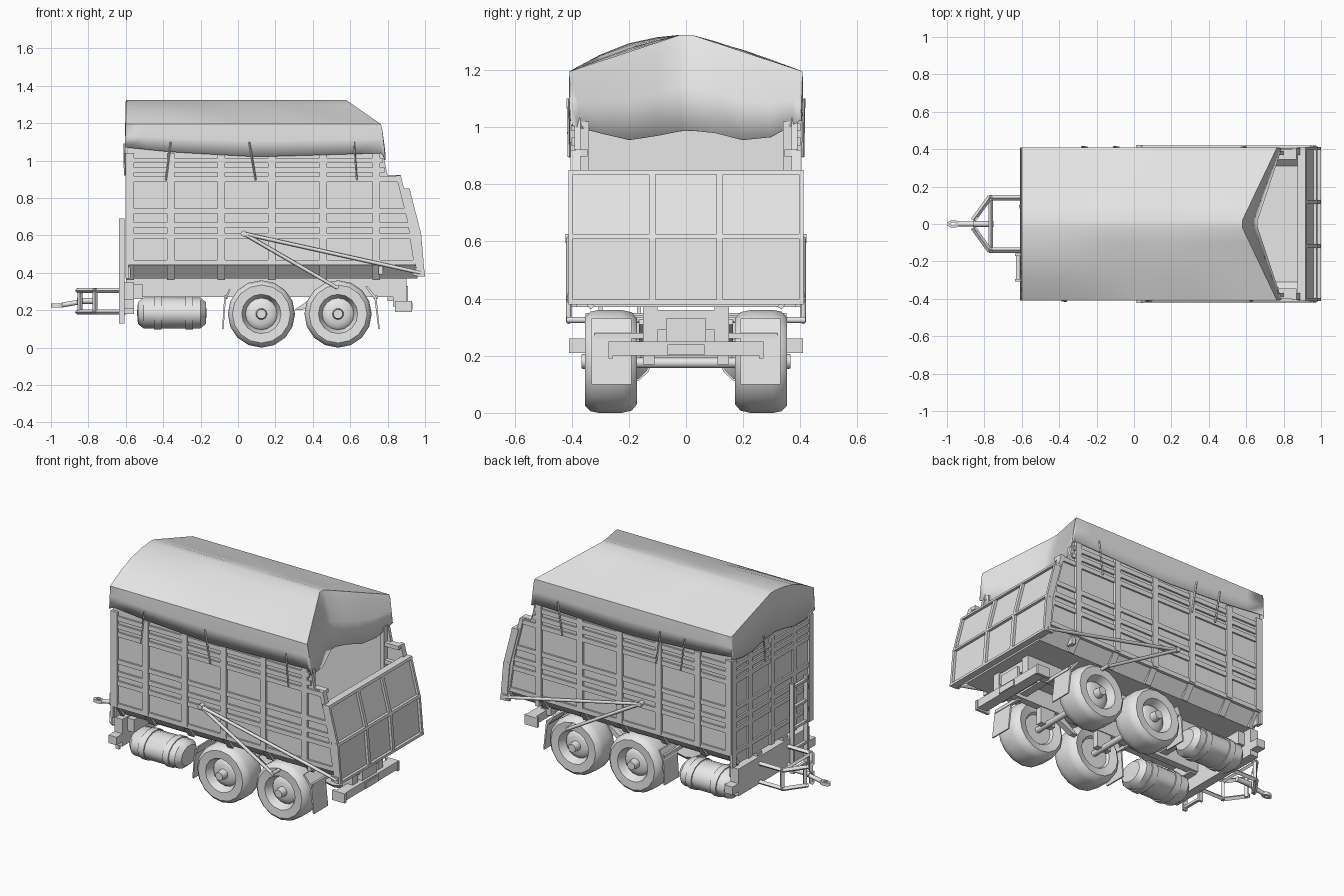
import bpy, bmesh, math
from mathutils import Vector, Matrix

cube = bpy.data.objects.get("Cube")
if cube:
    bpy.data.objects.remove(cube, do_unlink=True)

grey = bpy.data.materials.new("light_grey")
grey.use_nodes = True
grey.diffuse_color = (0.8, 0.8, 0.8, 1)
grey.node_tree.nodes["Principled BSDF"].inputs["Base Color"].default_value = (0.8, 0.8, 0.8, 1)
SIDES = ((-1, "right"), (1, "left"))


def finish(name, bm, smooth=None):
    bmesh.ops.recalc_face_normals(bm, faces=bm.faces)
    me = bpy.data.meshes.new(name)
    bm.to_mesh(me)
    bm.free()
    ob = bpy.data.objects.new(name, me)
    bpy.context.collection.objects.link(ob)
    me.materials.append(grey)
    if smooth:
        bpy.ops.object.select_all(action='DESELECT')
        ob.select_set(True)
        bpy.context.view_layer.objects.active = ob
        bpy.ops.object.shade_smooth_by_angle(angle=math.radians(smooth))
    return ob


def prism(name, pts, lo, hi, axis="y"):
    """Extrude an xz outline along y, or a yz outline along x."""
    bm = bmesh.new()
    place = (lambda p, d: (p[0], d, p[1])) if axis == "y" else (lambda p, d: (d, p[0], p[1]))
    rings = [[bm.verts.new(place(p, d)) for p in pts] for d in (lo, hi)]
    for ring in rings:
        bm.faces.new(ring)
    for i in range(len(pts)):
        j = (i + 1) % len(pts)
        bm.faces.new((rings[0][i], rings[0][j], rings[1][j], rings[1][i]))
    return finish(name, bm)


def box(name, x0, x1, y0, y1, z0, z1):
    return prism(name, [(x0, z0), (x1, z0), (x1, z1), (x0, z1)], y0, y1)


def rod(name, a, b, r, sides=8):
    a, b = Vector(a), Vector(b)
    bm = bmesh.new()
    turn = (b - a).to_track_quat('Z', 'Y').to_matrix().to_4x4()
    bmesh.ops.create_cone(bm, cap_ends=True, segments=sides, radius1=r, radius2=r,
                          depth=(b - a).length, matrix=Matrix.Translation((a + b) / 2) @ turn)
    return finish(name, bm, 50 if sides > 4 else None)


def lathe(name, prof, cx, cz, steps, axis="y", cy=0, wide=1):
    """Spin (radius, position) points about an axis parallel to y or x."""
    bm = bmesh.new()
    rings = []
    for k in range(steps):
        c, s = math.cos(2 * math.pi * k / steps), math.sin(2 * math.pi * k / steps)
        rings.append([bm.verts.new((cx + r * c, d, cz + r * s) if axis == "y" else
                                   (d, cy + r * c * wide, cz + r * s)) for r, d in prof])
    for k in range(steps):
        a, b = rings[k], rings[(k + 1) % steps]
        for i in range(len(prof) - 1):
            bm.faces.new((a[i], a[i + 1], b[i + 1], b[i]))
    bmesh.ops.remove_doubles(bm, verts=bm.verts, dist=0.0002)
    return finish(name, bm, 40)


def lerp(table, v):
    for (a, p), (b, q) in zip(table, table[1:]):
        if v <= b:
            return p + (q - p) * max(0, v - a) / (b - a)
    return table[-1][1]


# Body: floor pan with sloping lower edges, side walls, ribs and rails
prism("floor_pan", [(-.32, .37), (.32, .37), (.395, .455), (.375, .455), (.31, .39),
                    (-.31, .39), (-.375, .455), (-.395, .455)], -.59, .96, "x")
rear_edge = [(.45, .96), (.68, .925), (.92, .865), (.921, .80), (1.08, .765)]
rib_xs = [-.36, -.09, .18, .455, .74]
rail_zs = [.455, .595, .655, .73, .9, .95, 1.0]
for s, side in SIDES:
    prism(side + "_wall", [(-.59, .45)] + [(x, z) for z, x in rear_edge] + [(-.59, 1.08)],
          s * .37, s * .39)
    for x in rib_xs + [-.575]:
        prism(side + "_chine_rib", [(s * .405, .46), (s * .335, .362), (s * .315, .375), (s * .385, .46)],
              x - .02, x + .02, "x")
        box(side + "_wall_rib", x - .02, x + .02, s * .38, s * .405, .45, 1.04)
    for z in rail_zs:
        box(side + "_wall_rail", -.59, lerp(rear_edge, z) - .01, s * .38, s * .401, z - .014, z + .014)
    prism(side + "_rear_edge", [(.94, .45), (.965, .45), (.93, .68), (.87, .92), (.845, .92), (.905, .68)],
          s * .37, s * .405)
    box(side + "_rear_post", .75, .775, s * .34, s * .385, .39, 1.02)
    for z in (.8, .91):
        box(side + "_post_bracket", .77, .87, s * .345, s * .385, z - .012, z + .012)

# Front wall with posts and rails
box("front_wall", -.59, -.575, -.385, .385, .37, 1.12)
for y in (-.38, -.22, 0, .22, .38):
    box("front_post", -.602, -.585, y - .02, y + .02, .37, 1.04)
for z in rail_zs:
    box("front_rail", -.6, -.585, -.4, .4, z - .014, z + .014)

# Tailgate: bent plate with raised frame
gate = [(.38, .975), (.61, .955), (.85, .893)]


def gate_slab(name, y0, y1, z0, z1, back, out):
    zs = [z0] + [z for z, _ in gate if z0 < z < z1] + [z1]
    prism(name, [(lerp(gate, z) + out, z) for z in zs] +
          [(lerp(gate, z) - back, z) for z in reversed(zs)], y0, y1)


gate_slab("tailgate", -.41, .41, .38, .85, .018, .008)
for y, half in ((-.403, .008), (-.118, .011), (.118, .011), (.403, .008)):
    gate_slab("tailgate_upright", y - half, y + half, .38, .85, .02, .024)
for z in (.38, .61, .834):
    gate_slab("tailgate_crossbar", -.412, .412, z, z + .016, .02, .025)

# Draped cover: gabled grid with one bulging shoulder, hanging skirts, drawn-in rear
cols = [(-.406, 0), (-.41, .5), (-.408, 1)] + [(-y, 1 + (.408 - y) / .388) for y in (.38, .3, .2, .1, .02)]
cols += [(-y, h) for y, h in reversed(cols)]
hem = [(-.6, 1.07), (-.35, 1.045), (.1, 1.02), (.45, 1.03), (.78, 1.04)]
rear_hem = [(-.42, 1.01), (-.33, .985), (-.2, .955), (-.1, .97), (0, .99), (.1, .98), (.2, .955), (.3, .965), (.42, 1.03)]


def cover_point(t, y, h):
    x = -.6 + t * (1.17 + .195 * abs(y) / .41)
    low = lerp(hem, x)
    if h <= 1:
        return Vector((x, y, low + (1.195 - low) * h))
    arch = math.sin(math.pi * (h - 1))
    wave = .007 * math.sin(math.pi * t) * math.sin(9 * x + 5 * y)
    bulge = .03 * max(0, 1 - 1.2 * t) if y < 0 else 0
    return Vector((x, y, 1.195 + .128 * (h - 1) + arch * (wave + bulge)))


bm = bmesh.new()
rows = [[cover_point(i / 12, y, h) for y, h in cols] for i in range(13)]
for frac in (.15, .55, 1):
    back = []
    for p, (y, h) in zip(rows[12], cols):
        end = lerp(rear_hem, y)
        reach = (.085 - .06 * min(1, abs(y) / .41)) * frac ** .7
        drop = p.z + (end - p.z) * frac if h >= 1 else p.z + min(0, end - p.z) * frac
        back.append(Vector((p.x + reach, p.y * (1 - .015 * frac), drop)))
    rows.append(back)
rows.insert(0, [Vector((-.606, p.y, 1.05 + .02 * math.cos(12 * p.y))) for p in rows[0]])
grid = [[bm.verts.new(p) for p in row] for row in rows]
for a, b in zip(grid, grid[1:]):
    for i in range(len(cols) - 1):
        bm.faces.new((a[i], a[i + 1], b[i + 1], b[i]))
cover = finish("cover", bm, 50)
thick = cover.modifiers.new("Thickness", 'SOLIDIFY')
thick.thickness = .004

# Cover straps
for s, top_x, low_x in ((-1, -.36, -.385), (-1, .06, .095), (-1, .62, .635),
                        (1, .6, .57), (1, -.11, -.08), (1, -.28, -.25)):
    rod("cover_strap", (top_x, s * .413, 1.1), (low_x, s * .409, .895), .005, 4)
rod("front_strap", (-.609, .1, 1.09), (-.605, .08, .92), .005, 4)

# Wheels and axles
tyre = [(0, .2), (.09, .2), (.1, .185), (.15, .172), (.172, .19), (.18, .225), (.18, .305),
        (.174, .335), (.155, .353), (.105, .35), (.098, .335), (.085, .3), (.075, .312), (.05, .318),
        (.03, .322), (.025, .366), (0, .366)]
for x in (.125, .535):
    rod("axle", (x, -.22, .175), (x, .22, .175), .018)
    for s, side in SIDES:
        lathe(side + "_wheel", [(r, s * y) for r, y in tyre], x, .18, 16)
        box(side + "_spring_hanger", x - .05, x + .05, s * .11, s * .15, .17, .3)

# Chassis, rear beam and front crossmember
for s, side in SIDES:
    box(side + "_chassis_rail", -.6, .9, s * .105, s * .15, .27, .37)
    box(side + "_rear_drop", .83, .9, s * .1, s * .15, .22, .37)
    prism(side + "_suspension_arm", [(.3, .2), (.34, .2), (.56, .31), (.53, .335), (.47, .32)], s * .13, s * .165)
    # Mudflaps with bent tops
    prism(side + "_rear_mudflap", [(.68, .325), (.73, .26), (.75, .1), (.758, .1), (.74, .27), (.69, .33)],
          s * .19, s * .33)
    prism(side + "_front_mudflap", [(-.05, .31), (-.075, .25), (-.085, .1), (-.077, .1), (-.066, .25), (-.04, .31)],
          s * .19, s * .33)
    for x in (-.066, .735):
        box(side + "_mudflap_bracket", x - .01, x + .01, s * .12, s * .32, .26, .28)
    # Air tank with end bevels and straps
    lathe(side + "_tank", [(0, -.54), (.06, -.535), (.084, -.505), (.084, -.2), (.06, -.172), (0, -.168)],
          0, .185, 14, "x", s * .235, 1.3)
    for x in (-.43, -.26):
        lathe(side + "_tank_band", [(.08, x - .02), (.09, x - .02), (.09, x + .02), (.08, x + .02)],
              0, .185, 14, "x", s * .235, 1.3)
    box(side + "_tank_bracket", -.555, -.51, s * .12, s * .3, .26, .34)
    box(side + "_beam_end", .84, .93, s * .255, s * .272, .19, .25)
    box(side + "_front_stub", -.61, -.555, s * .35, s * .41, .21, .26)
for x in (-.3, -.1, .33, .72, .87):
    box("crossmember", x - .025, x + .025, -.15, .15, .29, .36)
box("front_crossmember", -.61, -.555, -.352, .352, .18, .35)
box("rear_beam", .86, .925, -.265, .265, .2, .25)
box("rear_plate", .92, .932, -.065, .065, .203, .24)
box("rear_coupling_block", .8, .91, -.07, .07, .25, .33)

# Tipping struts on both sides
for s, side in SIDES:
    pivot = (.03, s * .41, .61)
    rod(side + "_gate_strut", pivot, (.975, s * .41, .4), .01)
    rod(side + "_lift_strut", pivot, (.53, s * .41, .32), .01)
    rod(side + "_pivot", (.03, s * .385, .61), (.03, s * .422, .61), .016)
    rod(side + "_lower_pin", (.53, s * .15, .325), (.53, s * .418, .325), .011)
    box(side + "_gate_lug", .935, .985, s * .395, s * .415, .385, .42)

# Ladder on the front wall
for y in (-.3, -.165):
    box("ladder_post", -.635, -.608, y - .007, y + .007, .13, .69)
for i in range(5):
    box("ladder_rung", -.63, -.612, -.3, -.165, .14 + i * .13, .155 + i * .13)

# Drawbar cage and towing eye
for s, side in SIDES:
    for z in (.305, .19):
        rod(side + "_drawbar_beam", (-.6, s * .14, z), (-.775, s * .14, z), .014, 4)
        rod(side + "_drawbar_arm", (-.77, s * .145, z), (-.86, s * .02, z), .014, 4)
    for x, y in ((-.765, .14), (-.845, .03)):
        rod(side + "_drawbar_upright", (x, s * y, .18), (x, s * y, .315), .014, 4)
rod("drawbar_crossbar", (-.765, -.14, .3), (-.765, .14, .3), .012, 4)
rod("drawbar_centre_bar", (-.75, 0, .25), (-.86, 0, .25), .016)
rod("towing_shaft", (-.84, 0, .245), (-.94, 0, .228), .013)
bm = bmesh.new()
ring = [(.014, -.01), (.034, -.01), (.034, .01), (.014, .01)]
loops = [[bm.verts.new((-.966 + r * math.cos(k * math.pi / 6), .6 * r * math.sin(k * math.pi / 6), .225 + z))
          for r, z in ring] for k in range(12)]
for k in range(12):
    a, b = loops[k], loops[(k + 1) % 12]
    for i in range(4):
        bm.faces.new((a[i], a[(i + 1) % 4], b[(i + 1) % 4], b[i]))
finish("towing_eye", bm, 40)
